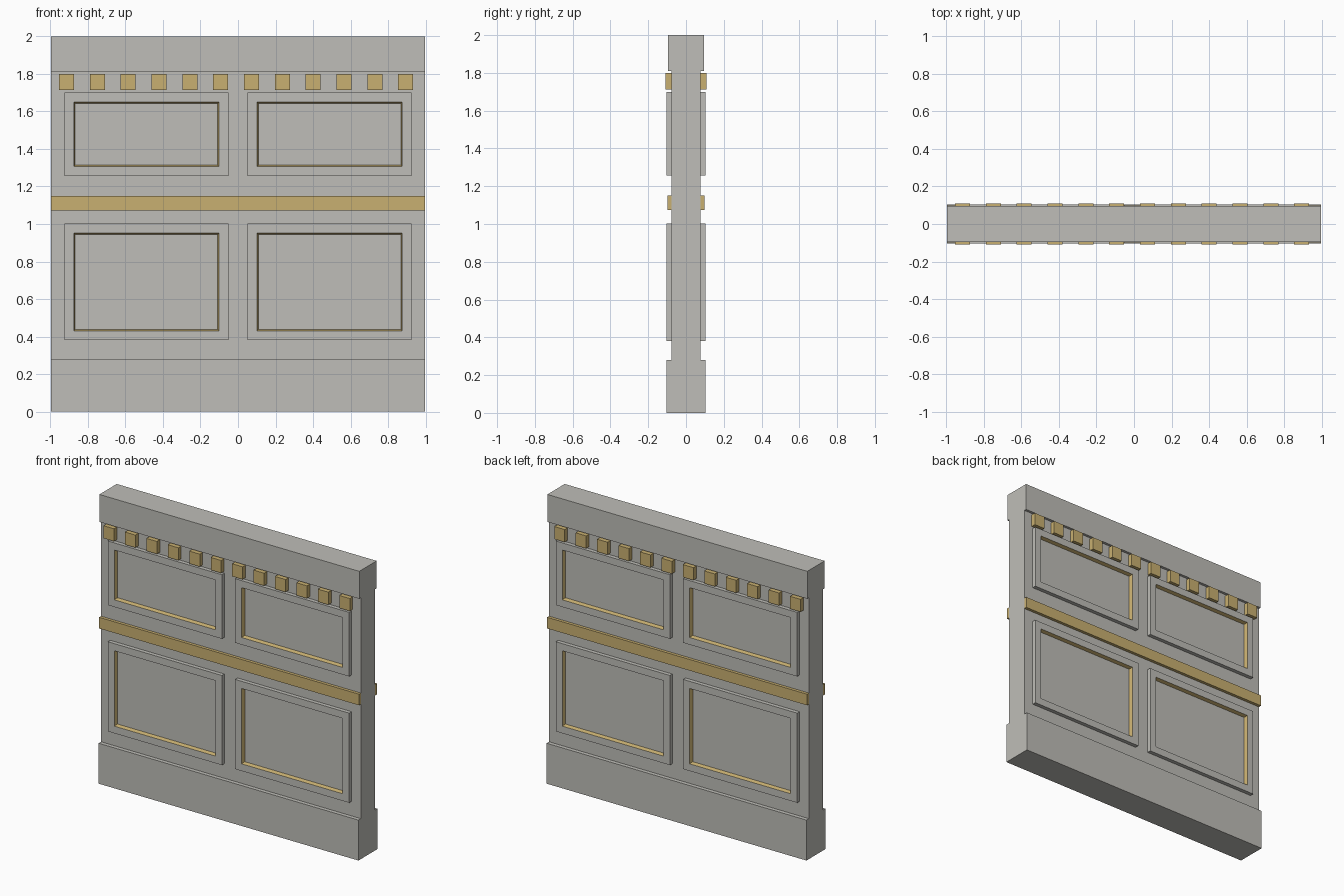
import bpy, bmesh
from mathutils import Vector

if "Cube" in bpy.data.objects:
    bpy.data.objects.remove(bpy.data.objects["Cube"])


def material(name, rgb):
    m = bpy.data.materials.new(name)
    m.diffuse_color = (*rgb, 1.0)
    m.use_nodes = True
    m.node_tree.nodes["Principled BSDF"].inputs["Base Color"].default_value = m.diffuse_color
    return m


STONE = material("pale_stone", (0.521, 0.515, 0.479))
GOLD = material("dull_gold", (0.584, 0.434, 0.165))
HALF_W = 0.996
CORE = 0.077      # half thickness of the wall core


def finish(bm, name, mats):
    bmesh.ops.recalc_face_normals(bm, faces=bm.faces)
    mesh = bpy.data.meshes.new(name)
    bm.to_mesh(mesh)
    bm.free()
    for m in mats:
        mesh.materials.append(m)
    obj = bpy.data.objects.new(name, mesh)
    bpy.context.collection.objects.link(obj)
    return obj


def add_box(bm, x, y, z):
    """Box between the (low, high) pairs x, y and z."""
    verts = bmesh.ops.create_cube(bm, size=1)["verts"]
    for v in verts:
        v.co = Vector([r[0] if c < 0 else r[1] for c, r in zip(v.co, (x, y, z))])
    return verts


def box(name, x, y, z, mat):
    bm = bmesh.new()
    add_box(bm, x, y, z)
    return finish(bm, name, [mat])


def sided(side, a, b):
    return tuple(sorted((side * a, side * b)))


def raised_panel(name, x, z, side):
    """Raised frame with a gold-walled recess in its outward face."""
    bm = bmesh.new()
    add_box(bm, x, sided(side, CORE - 0.01, 0.104), z)
    bm.normal_update()
    face = next(f for f in bm.faces if f.normal.y * side > 0.9)
    bmesh.ops.inset_region(bm, faces=[face], thickness=0.07)
    walls = bmesh.ops.inset_region(bm, faces=[face], thickness=0.011)["faces"]
    for f in walls:
        f.material_index = 1
    for v in face.verts:
        v.co.y = side * 0.080
    return finish(bm, name, [STONE, GOLD])


# Wall core, plinth and top rail
full = (-HALF_W, HALF_W)
box("wall_core", full, (-CORE, CORE), (0.28, 1.81), STONE)
box("plinth", full, (-0.104, 0.104), (0.0, 0.28), STONE)
box("top_rail", full, (-0.095, 0.095), (1.81, 2.0), STONE)

for side, label in ((-1, "front"), (1, "back")):
    # Gold band across the middle
    box(label + "_band", full, sided(side, CORE, 0.098), (1.073, 1.15), GOLD)

    # Two rows of recessed panels
    for row, z in (("lower", (0.381, 1.002)), ("upper", (1.256, 1.70))):
        for hand, x in (("left", (-0.925, -0.051)), ("right", (0.051, 0.925))):
            raised_panel(f"{label}_{row}_{hand}_panel", x, z, side)

    # Row of small gold blocks under the top rail
    bm = bmesh.new()
    for i in range(12):
        cx = -0.914 + i * 0.1643
        add_box(bm, (cx - 0.04, cx + 0.04), sided(side, CORE, 0.109), (1.713, 1.80))
    finish(bm, label + "_dentils", [GOLD])
